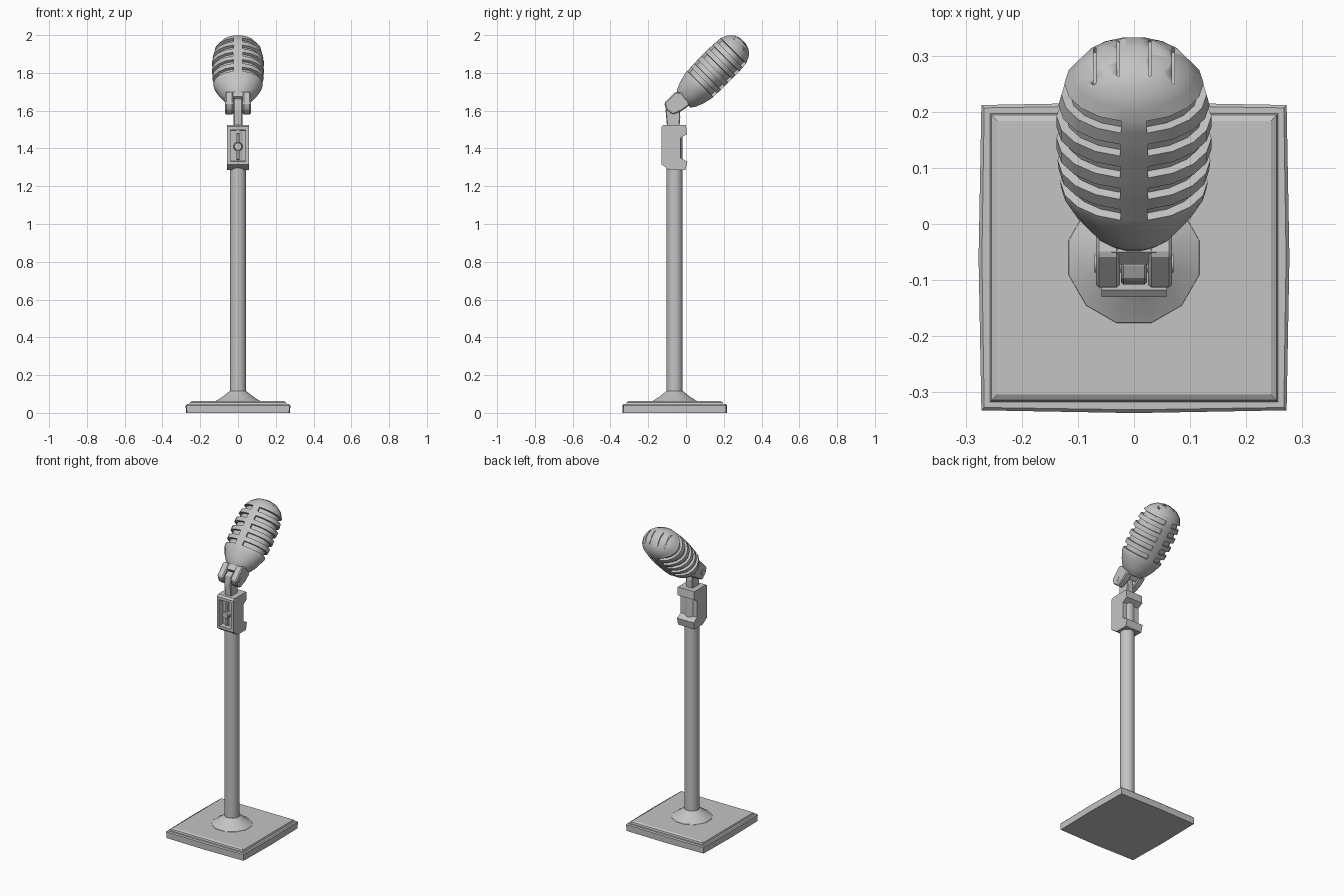
import bpy, bmesh, math
from mathutils import Matrix, Vector

if "Cube" in bpy.data.objects:
    bpy.data.objects.remove(bpy.data.objects["Cube"])

grey = bpy.data.materials.new("satin grey metal")
grey.diffuse_color = (0.55, 0.55, 0.55, 1)
grey.use_nodes = True
grey.node_tree.nodes["Principled BSDF"].inputs["Base Color"].default_value = grey.diffuse_color
AXIS_Y = -0.06  # stand axis


def finish(name, bm, angle=35):
    bmesh.ops.recalc_face_normals(bm, faces=bm.faces)
    me = bpy.data.meshes.new(name)
    bm.to_mesh(me)
    bm.free()
    ob = bpy.data.objects.new(name, me)
    bpy.context.collection.objects.link(ob)
    me.materials.append(grey)
    bpy.ops.object.select_all(action='DESELECT')
    ob.select_set(True)
    bpy.context.view_layer.objects.active = ob
    bpy.ops.object.shade_smooth_by_angle(angle=math.radians(angle))
    return ob


def loft(bm, rings):
    """Skin a stack of point rings and cap both ends."""
    vs = [[bm.verts.new(p) for p in r] for r in rings]
    n = len(vs[0])
    for a, b in zip(vs, vs[1:]):
        for i in range(n):
            j = (i + 1) % n
            bm.faces.new((a[i], a[j], b[j], b[i]))
    bm.faces.new(vs[0][::-1])
    bm.faces.new(vs[-1])


def circle(r, z, n):
    return [(r * math.cos(2 * math.pi * (i + .5) / n),
             AXIS_Y + r * math.sin(2 * math.pi * (i + .5) / n), z) for i in range(n)]


def side_prism(name, outline, x0, x1, bevel=0.0):
    """Extrude a (y, z) outline along x."""
    bm = bmesh.new()
    loft(bm, [[(x, y, z) for y, z in outline] for x in (x0, x1)])
    if bevel:
        bmesh.ops.bevel(bm, geom=bm.edges[:], offset=bevel, segments=1, affect='EDGES')
    return finish(name, bm, 25)


# Square base with slightly bowed sides and a raised centre panel
def bowed_square(h, bow, z):
    m = h + bow
    pts = [(-h, -h), (0, -m), (h, -h), (m, 0), (h, h), (0, m), (-h, h), (-m, 0)]
    return [(x, y + AXIS_Y, z) for x, y in pts]


bm = bmesh.new()
loft(bm, [bowed_square(.271, .005, 0), bowed_square(.272, .005, .04),
          bowed_square(.267, .004, .046), bowed_square(.257, 0, .046),
          bowed_square(.254, 0, .056), bowed_square(.244, 0, .062)])
finish("base", bm, 20)

# Conical flange and pole
bm = bmesh.new()
loft(bm, [circle(.122, .055, 12), circle(.120, .064, 12), circle(.085, .085, 12),
          circle(.046, .115, 12)])
finish("base_flange", bm, 30)
bm = bmesh.new()
loft(bm, [circle(.043, .06, 16), circle(.043, 1.5, 16)])
finish("pole", bm)

# C shaped clamp with a recessed front
clamp = [(-.118, 1.525), (0, 1.525), (.005, 1.475), (-.03, 1.455), (-.03, 1.35),
         (.007, 1.33), (-.003, 1.285), (-.085, 1.285), (-.13, 1.315), (-.13, 1.515)]
bm = bmesh.new()
loft(bm, [[(x, y, z) for y, z in clamp] for x in (-.058, .058)])
bmesh.ops.recalc_face_normals(bm, faces=bm.faces)
bm.normal_update()
front = [f for f in bm.faces if f.normal.y < -.95 and f.calc_center_median().y < -.12]
bmesh.ops.inset_region(bm, faces=front, thickness=.024)
bmesh.ops.inset_region(bm, faces=front, thickness=.003, depth=-.035)
finish("pole_clamp", bm, 20)

# Thumb screw inside the clamp recess
side_prism("clamp_screw_bar", [(-.12, 1.34), (-.09, 1.34), (-.09, 1.48), (-.12, 1.48)],
           -.009, .009, .003)
bm = bmesh.new()
bmesh.ops.create_cone(bm, cap_ends=True, segments=10, radius1=.025, radius2=.02, depth=.035,
                      matrix=Matrix.Translation((0, -.113, 1.41)) @ Matrix.Rotation(math.pi / 2, 4, 'X'))
finish("clamp_knob", bm)

# Swivel tab, fork and pivot
side_prism("swivel_tab", [(-.10, 1.51), (-.035, 1.51), (-.03, 1.57), (-.04, 1.64),
                          (-.07, 1.665), (-.10, 1.65), (-.108, 1.60)], -.023, .023, .004)
lug = [(-.055, 1.70), (-.115, 1.64), (-.105, 1.605), (-.07, 1.578), (-.02, 1.60),
       (.02, 1.63), (.0, 1.69)]
for side, s in (("left", -1), ("right", 1)):
    side_prism("fork_" + side, lug, s * .025, s * .068, .006)
side_prism("fork_bridge", [(-.05, 1.70), (-.072, 1.676), (-.015, 1.612), (.02, 1.64)], -.04, .04)
bm = bmesh.new()
bmesh.ops.create_cone(bm, cap_ends=True, segments=12, radius1=.016, radius2=.016, depth=.14,
                      matrix=Matrix.Translation((0, -.07, 1.625)) @ Matrix.Rotation(math.pi / 2, 4, 'Y'))
finish("fork_pivot", bm)

# Microphone head: (distance along axis, half width, half depth)
profile = [(0, .055, .052), (.02, .078, .068), (.06, .106, .085), (.11, .13, .098),
           (.2, .138, .102), (.3, .138, .102), (.373, .124, .097), (.41, .1, .08),
           (.435, .066, .054), (.447, .025, .02)]
slots = [(.125 + .055 * k, .153 + .055 * k) for k in range(5)]


def section(t):
    for (t0, a0, b0), (t1, a1, b1) in zip(profile, profile[1:]):
        if t <= t1:
            u = (t - t0) / (t1 - t0)
            return a0 + (a1 - a0) * u, b0 + (b1 - b0) * u
    return profile[-1][1:]


quarter = [10.5, 30, 50, 70, 90]
half = quarter + [180 - a for a in quarter[-2::-1]]
angles = [math.radians(a) for a in half + [360 - a for a in half[::-1]]]
levels = [0, .02, .04, .06, .085, .11] + [t for s in slots for t in s] + [.395, .41, .424, .435, .447]
rings = []
for t in levels:
    a, b = section(t)
    rings.append([(a * math.sin(p), -b * math.cos(p), t) for p in angles])
bm = bmesh.new()
loft(bm, rings)
bmesh.ops.recalc_face_normals(bm, faces=bm.faces)
bm.normal_update()
# Sunken slots wrap each side, leaving a plain spine at front and back
sunk = []
for f in bm.faces:
    c = f.calc_center_median()
    if abs(c.x) > .02 and any(lo < c.z < hi for lo, hi in slots):
        sunk.append(f)
bmesh.ops.inset_region(bm, faces=sunk, thickness=.0008, depth=-.016)
head = finish("microphone_head", bm, 40)
tilt = Matrix.Translation((0, -.013, 1.653)) @ Matrix.Rotation(math.radians(-45), 4, 'X')
head.matrix_world = tilt

# Thin slits across the crown
bm = bmesh.new()
for x, low in ((-.07, .405), (-.028, .432), (.028, .432), (.07, .405)):
    bmesh.ops.create_cube(bm, size=1, matrix=Matrix.Translation((x, 0, low + .05)) @
                          Matrix.Diagonal(Vector((.004, .09, .1, 1))))
cutter = finish("slit_cutter", bm)
cutter.matrix_world = tilt
cutter.hide_render = True
cutter.hide_set(True)
mod = head.modifiers.new("crown slits", 'BOOLEAN')
mod.operation = 'DIFFERENCE'
mod.solver = 'EXACT'
mod.object = cutter
